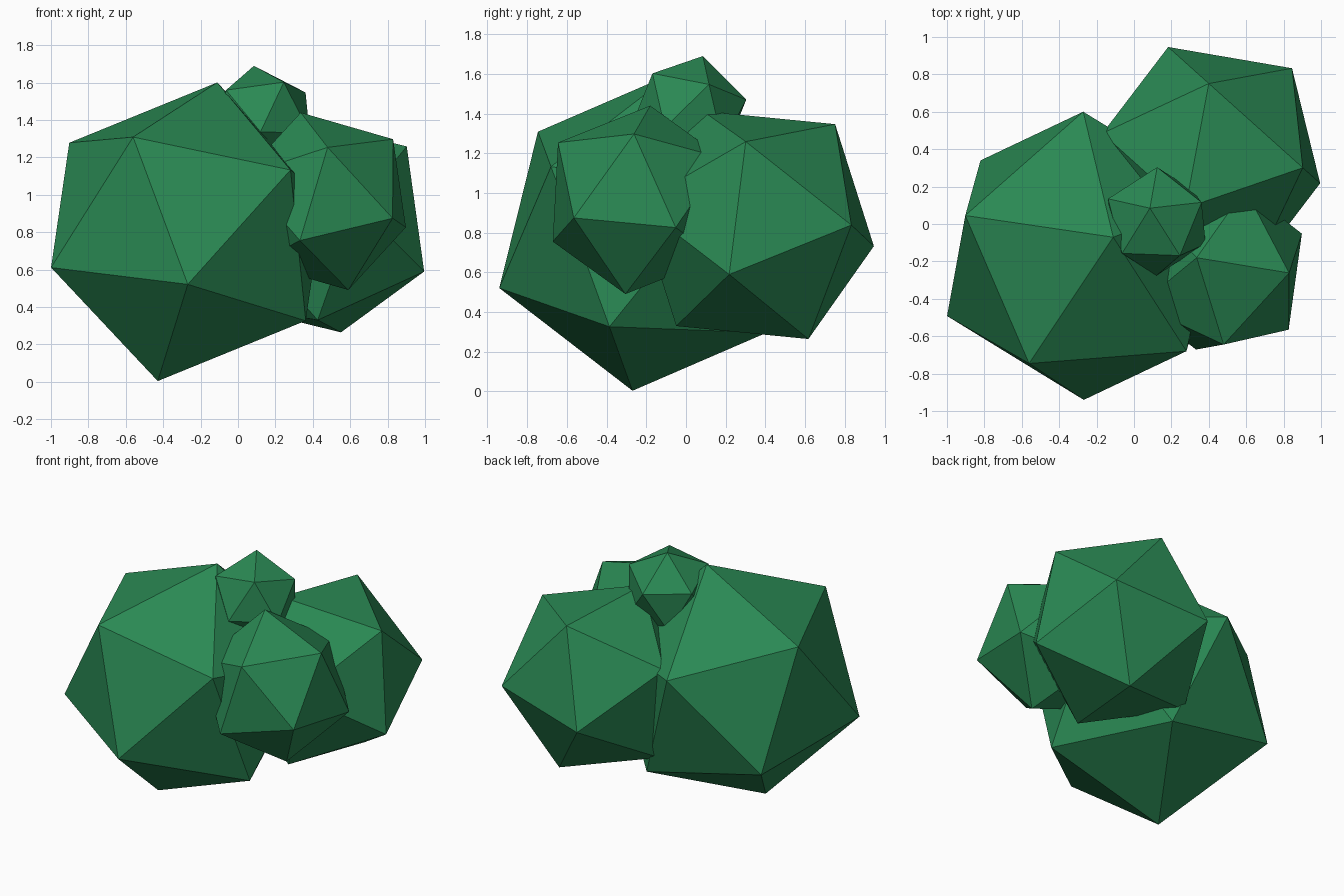
import bpy, bmesh, math
from mathutils import Vector, Matrix

if "Cube" in bpy.data.objects:
    bpy.data.objects.remove(bpy.data.objects["Cube"])

leaf = bpy.data.materials.new("leaf green")
leaf.diffuse_color = (0.023, 0.25, 0.088, 1)
leaf.use_nodes = True
leaf.node_tree.nodes["Principled BSDF"].inputs["Base Color"].default_value = leaf.diffuse_color


def clump(name, centre, radius, pole, neighbour):
    """Regular icosahedron oriented by one vertex direction and a neighbouring one."""
    w = Vector(pole).normalized()
    n = Vector(neighbour)
    u = (n - w * n.dot(w)).normalized()
    v = w.cross(u)
    frame = Matrix((u, v, w)).transposed()
    c = Vector(centre)
    h, r = 1 / math.sqrt(5), 2 / math.sqrt(5)
    pts = [Vector((0, 0, 1)), Vector((0, 0, -1))]
    for i in range(5):
        a = math.tau * i / 5
        ring = Vector((r * math.cos(a), r * math.sin(a), h))
        pts += [ring, -ring]
    bm = bmesh.new()
    for p in pts:
        bm.verts.new(c + frame @ p * radius)
    bmesh.ops.convex_hull(bm, input=bm.verts[:])
    bmesh.ops.recalc_face_normals(bm, faces=bm.faces[:])
    mesh = bpy.data.meshes.new(name)
    bm.to_mesh(mesh)
    bm.free()
    mesh.materials.append(leaf)
    ob = bpy.data.objects.new(name, mesh)
    bpy.context.collection.objects.link(ob)


# Four overlapping faceted foliage clumps
clump("large_clump", (-0.27, -0.17, 0.802), 0.82, (0.16, 0.10, 0.803), (-0.29, -0.575, 0.51))
clump("back_clump", (0.413, 0.351, 0.838), 0.647, (-0.013, 0.399, 0.507), (0.492, -0.051, 0.422))
clump("front_clump", (0.4625, -0.2425, 0.965), 0.495, (-0.1275, 0.0625, 0.475), (0.0175, -0.4075, 0.29))
clump("top_clump", (0.122, 0.014, 1.403), 0.297, (-0.037, 0.071, 0.287), (0.243, 0.101, 0.137))
